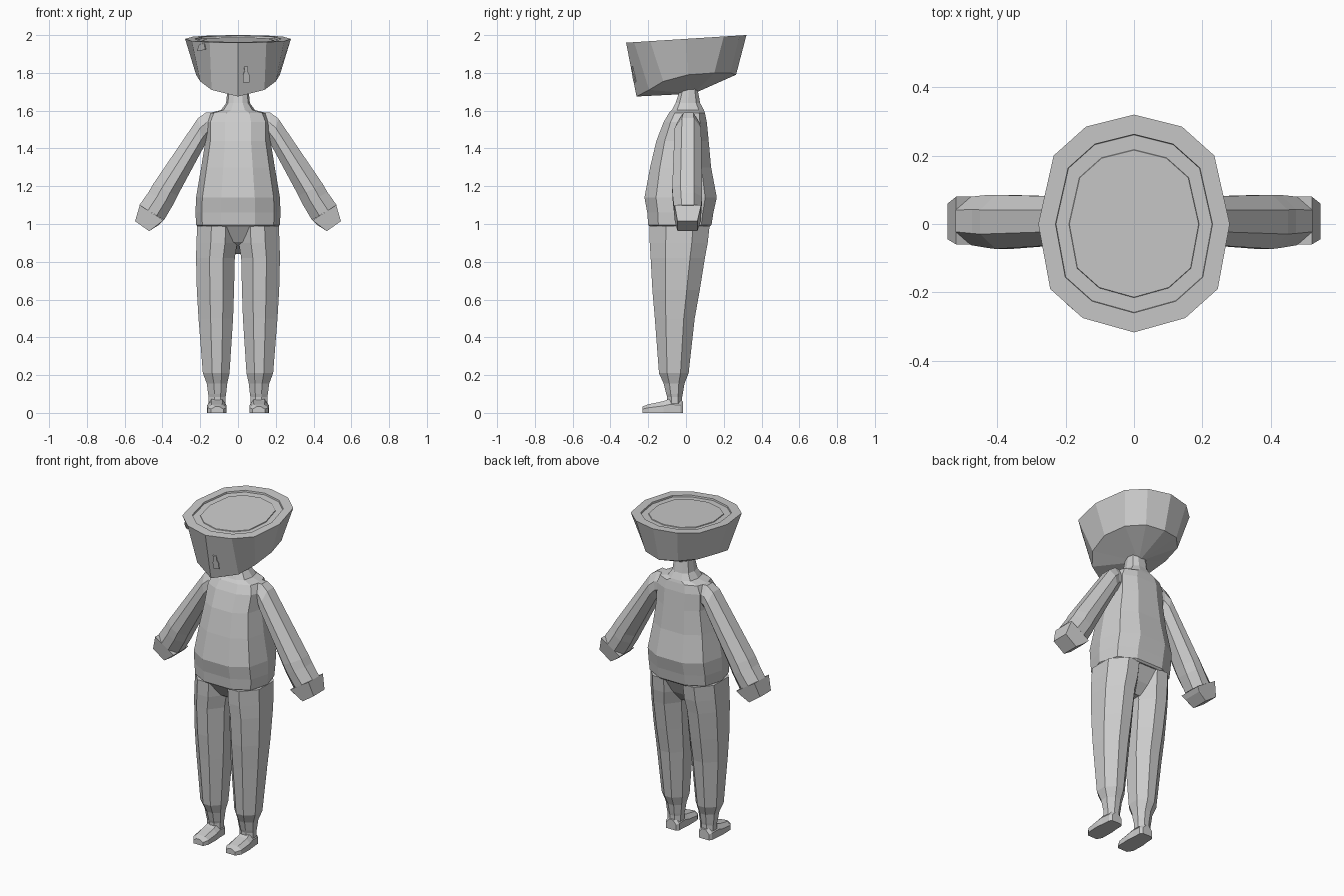
import bpy, bmesh
from mathutils import Vector

if "Cube" in bpy.data.objects:
    bpy.data.objects.remove(bpy.data.objects["Cube"])

grey = bpy.data.materials.new("plain_grey")
grey.diffuse_color = (0.6, 0.6, 0.6, 1)
grey.use_nodes = True
grey.node_tree.nodes["Principled BSDF"].inputs["Base Color"].default_value = grey.diffuse_color


def finish(name, bm):
    bmesh.ops.recalc_face_normals(bm, faces=bm.faces)
    mesh = bpy.data.meshes.new(name)
    bm.to_mesh(mesh)
    bm.free()
    mesh.materials.append(grey)
    ob = bpy.data.objects.new(name, mesh)
    bpy.context.collection.objects.link(ob)
    return ob


def loft(name, rings, cap_start=True):
    """Skin a list of equal-length point rings and close the ends."""
    bm = bmesh.new()
    vs = [[bm.verts.new(p) for p in r] for r in rings]
    n = len(vs[0])
    for a, b in zip(vs, vs[1:]):
        for i in range(n):
            j = (i + 1) % n
            bm.faces.new((a[i], a[j], b[j], b[i]))
    if cap_start:
        bm.faces.new(vs[0])
    bm.faces.new(vs[-1])
    return finish(name, bm)


def hull(name, pts):
    bm = bmesh.new()
    for p in pts:
        bm.verts.new(p)
    bmesh.ops.convex_hull(bm, input=bm.verts)
    bmesh.ops.dissolve_limit(bm, angle_limit=0.02, verts=bm.verts, edges=bm.edges)
    return finish(name, bm)


def mirrored(half):
    """Front-to-back half outline (first and last on x=0) to full ring."""
    return half + [(-p[0],) + tuple(p[1:]) for p in half[-2:0:-1]]


def plate(name, outline, origin, u, v, thick=0.006):
    """Thin raised plate lying on the plane spanned by u and v."""
    o, u, v = Vector(origin), Vector(u).normalized(), Vector(v).normalized()
    n = u.cross(v).normalized()
    return loft(name, [[o + u * a + v * b + n * t for a, b in outline]
                       for t in (-thick / 2, thick / 2)])


# Head: faceted bowl with a tilted flat top and shallow stepped rings
rim = mirrored([(0, -.317), (.15, -.275), (.245, -.19), (.28, 0),
                (.235, .2), (.14, .285), (0, .32)])
low = mirrored([(0, -.262, 1.675), (.14, -.195, 1.71), (.2, -.12, 1.755),
                (.222, .01, 1.79), (.19, .15, 1.8), (.11, .235, 1.8),
                (0, .265, 1.79)])


def rim_ring(s, drop):
    return [(x * s, y * s, 1.98 + .0635 * y * s - drop) for x, y in rim]


bm = bmesh.new()
rows = [low] + [rim_ring(s, d) for s, d in
                ((1, 0), (.82, 0), (.815, .01), (.68, .01), (.675, .006))]
rows = [[bm.verts.new(p) for p in r] for r in rows]
base = bm.verts.new((0, .04, 1.69))
for i in range(12):
    j = (i + 1) % 12
    bm.faces.new((base, rows[0][j], rows[0][i]))
    for a, b in zip(rows, rows[1:]):
        bm.faces.new((a[i], a[j], b[j], b[i]))
bm.faces.new(rows[-1])
finish("head", bm)

# Small raised face details
plate("face_drop", [(-.017, -.04), (.017, -.04), (.017, 0), (.008, .02),
                    (.01, .045), (-.012, .045), (-.008, .02), (-.017, 0)],
      (.043, -.278, 1.79), (.97, .26, 0), (0, -.18, .98))
plate("face_patch", [(-.03, -.02), (.03, -.012), (.026, .022), (-.01, .016)],
      (-.195, -.226, 1.935), (.75, -.66, 0), (-.1, -.2, .97))

# Torso and neck: ten-sided rings (z, half width, front y, back y)
unit = [(.4, -1), (.85, -.68), (1, 0), (.85, .68), (.4, 1)]
unit += [(-x, y) for x, y in reversed(unit)]
body = [(.985, .21, -.19, .125), (.995, .222, -.2, .135),
        (1.06, .225, -.205, .145), (1.14, .222, -.22, .163),
        (1.3, .195, -.19, .133), (1.44, .172, -.157, .12),
        (1.54, .172, -.118, .11), (1.588, .15, -.09, .1),
        (1.603, .09, -.075, .095), (1.64, .063, -.055, .075),
        (1.72, .055, -.03, .06)]
loft("sweater", [[(x * w, (f + b) / 2 + y * (b - f) / 2, z) for x, y in unit]
                 for z, w, f, b in body])

octagon = [(.3, -1), (1, -.45), (1, .45), (.3, 1),
           (-.4, 1), (-1, .45), (-1, -.45), (-.4, -1)]
for side, s in (("right", 1), ("left", -1)):
    # Sleeve: outer x, z / inner x, z / front y, back y
    arm = [(.12, 1.588, .13, 1.46, -.04, .065), (.17, 1.59, .163, 1.44, -.045, .07),
           (.212, 1.56, .18, 1.41, -.06, .08), (.45, 1.21, .32, 1.15, -.073, .085),
           (.474, 1.168, .345, 1.1, -.07, .085), (.522, 1.1, .392, 1.02, -.062, .08)]
    loft(side + "_sleeve", [[(s * ((a + c) / 2 + u * (a - c) / 2),
                              (f + b) / 2 + v * (b - f) / 2,
                              (z + d) / 2 + u * (z - d) / 2) for u, v in octagon]
                            for a, z, c, d, f, b in arm])
    # Mitten hand
    hull(side + "_hand", [(s * x, y, z) for x, z, f, b in
                          ((.52, 1.1, -.06, .08), (.395, 1.02, -.06, .08),
                           (.545, 1.015, -.045, .06), (.47, .962, -.045, .06),
                           (.415, .998, -.05, .07)) for y in (f, b)])
    # Trouser leg down to the ankle: z, inner x, outer x, front y, back y
    leg = [(.99, .0, .216, -.193, .125), (.9, .004, .22, -.192, .115),
           (.82, .017, .222, -.187, .1), (.65, .021, .218, -.178, .073),
           (.5, .026, .209, -.165, .046), (.21, .045, .186, -.143, .014),
           (.155, .057, .165, -.118, -.008), (.1, .063, .158, -.105, -.017),
           (.085, .066, .155, -.1, -.02), (.05, .066, .155, -.1, -.02)]
    loft(side + "_trouser_leg", [[(s * ((i + o) / 2 + u * (o - i) / 2),
                                   (f + b) / 2 + v * (b - f) / 2, z)
                                  for u, v in octagon] for z, i, o, f, b in leg])
    # Shoe: y, inner x, outer x, top z
    shoe = [(-.23, .078, .142, .034), (-.2, .062, .162, .045),
            (-.12, .06, .165, .062), (-.085, .064, .16, .075),
            (-.03, .066, .156, .068), (-.015, .078, .145, .06)]
    loft(side + "_shoe", [[(s * i, y, 0), (s * i, y, t * .6), (s * (i + .022), y, t),
                           (s * (o - .022), y, t), (s * o, y, t * .6), (s * o, y, 0)]
                          for y, i, o, t in shoe])

# Pelvis joining the legs at the crotch
hull("trouser_seat", [(s * x, y, z) for s in (1, -1) for x, y, z in
                      ((.12, -.19, .99), (.12, .12, .99), (.035, -.135, .905),
                       (.035, .075, .9), (.02, -.03, .84), (.02, .03, .84))])
